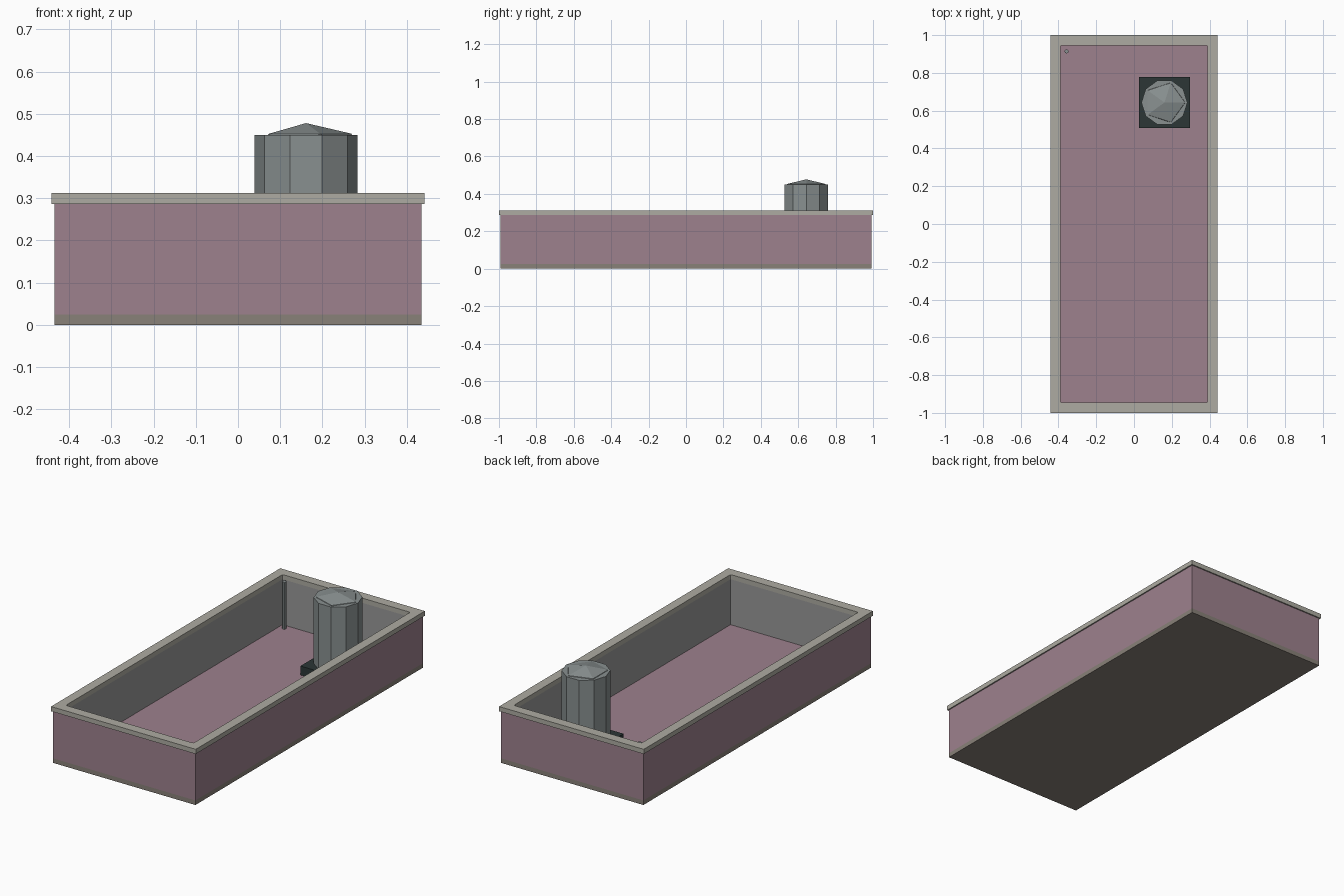
import bpy, bmesh
from math import cos, sin, tau
from mathutils import Matrix

if "Cube" in bpy.data.objects:
    bpy.data.objects.remove(bpy.data.objects["Cube"])


def material(name, r, g, b):
    m = bpy.data.materials.new(name)
    m.diffuse_color = (r, g, b, 1)
    m.use_nodes = True
    m.node_tree.nodes["Principled BSDF"].inputs["Base Color"].default_value = m.diffuse_color
    return m


PINK = material("pink_wall", 0.34, 0.22, 0.27)
STONE = material("stone_rim", 0.42, 0.41, 0.36)
OLIVE = material("olive_base", 0.25, 0.22, 0.19)
GREY = material("grey_lining", 0.32, 0.32, 0.32)
METAL = material("pump_metal", 0.25, 0.28, 0.28)
DARK = material("dark_base", 0.025, 0.037, 0.037)


def finish(name, bm, mats):
    mesh = bpy.data.meshes.new(name)
    bm.to_mesh(mesh)
    bm.free()
    for m in mats:
        mesh.materials.append(m)
    ob = bpy.data.objects.new(name, mesh)
    bpy.context.collection.objects.link(ob)
    return ob


def rect(bm, hx, hy, z):
    return [bm.verts.new((sx * hx, sy * hy, z))
            for sx, sy in ((-1, -1), (1, -1), (1, 1), (-1, 1))]


def band(bm, a, b, mat=0):
    n = len(a)
    for i in range(n):
        j = (i + 1) % n
        bm.faces.new((a[i], a[j], b[j], b[i])).material_index = mat


def prism(name, centre, radius, z0, z1, sides, mat):
    bm = bmesh.new()
    low, high = [[bm.verts.new((centre[0] + radius * cos(tau * i / sides),
                                centre[1] + radius * sin(tau * i / sides), z))
                  for i in range(sides)] for z in (z0, z1)]
    band(bm, low, high)
    bm.faces.new(low[::-1])
    bm.faces.new(high)
    return finish(name, bm, [mat])


FLOOR, WALL_TOP, RIM_TOP = 0.035, 0.286, 0.312
INNER = (0.39, 0.946)
PUMP = (0.161, 0.643)

# Open tray: outside walls, inside lining, floor and underside
bm = bmesh.new()
loops = [rect(bm, *p) for p in ((0.435, 0.993, 0), (0.435, 0.993, 0.025),
                                (0.435, 0.993, WALL_TOP), (*INNER, WALL_TOP),
                                (*INNER, FLOOR))]
for k, mat in enumerate((1, 0, 2, 2)):
    band(bm, loops[k], loops[k + 1], mat)
bm.faces.new(loops[0][::-1]).material_index = 1
bm.faces.new(loops[-1]).material_index = 0
finish("tray", bm, [PINK, OLIVE, GREY])

# Overhanging rim with slightly eased inner corners
bm = bmesh.new()
rim = [rect(bm, *p) for p in ((0.442, 1.0, WALL_TOP), (0.442, 1.0, RIM_TOP),
                              (*INNER, RIM_TOP), (*INNER, WALL_TOP))]
for k in range(4):
    band(bm, rim[k], rim[(k + 1) % 4])
corners = [bm.edges.get((a, b)) for a, b in zip(rim[2], rim[3])]
bmesh.ops.bevel(bm, geom=corners, offset=0.008, segments=2, profile=0.5,
                affect='EDGES')
finish("rim", bm, [STONE])

# Square pump base on the floor
bm = bmesh.new()
bmesh.ops.create_cube(bm, size=1, matrix=Matrix.Translation((*PUMP, FLOOR + 0.025))
                      @ Matrix.Diagonal((0.27, 0.27, 0.05, 1)))
finish("pump_base", bm, [DARK])

# Ten-sided pump body and the corner pipe
prism("pump_body", PUMP, 0.122, FLOOR + 0.05, 0.45, 10, METAL)
prism("corner_pipe", (-0.357, 0.914), 0.011, FLOOR, 0.295, 8, METAL)

# Faceted low dome cap sunk into the body
bm = bmesh.new()
bmesh.ops.create_icosphere(bm, subdivisions=1, radius=1,
                           matrix=Matrix.Translation((*PUMP, 0.432))
                           @ Matrix.Diagonal((0.122, 0.122, 0.046, 1)))
finish("pump_cap", bm, [METAL])
